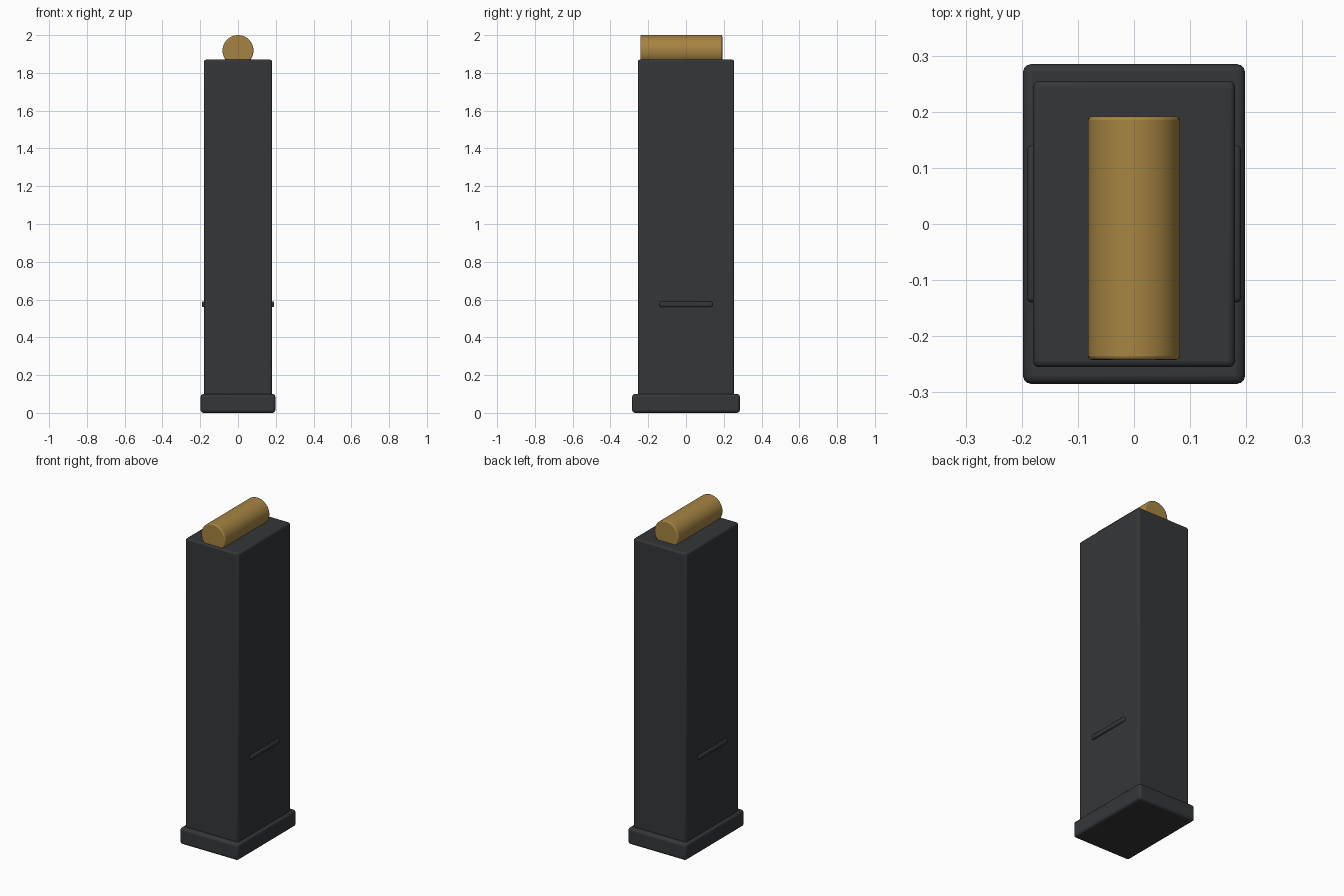
import bpy, math

if "Cube" in bpy.data.objects:
    bpy.data.objects.remove(bpy.data.objects["Cube"])


def finish(obj, name, color, bevel, segments=3):
    obj.name = name
    mat = bpy.data.materials.get(color[0]) or bpy.data.materials.new(color[0])
    mat.diffuse_color = color[1]
    mat.use_nodes = True
    mat.node_tree.nodes["Principled BSDF"].inputs["Base Color"].default_value = mat.diffuse_color
    obj.data.materials.append(mat)
    mod = obj.modifiers.new("bevel", 'BEVEL')
    mod.width, mod.segments = bevel, segments
    mod.limit_method = 'ANGLE'
    mod.angle_limit = math.radians(40)
    bpy.ops.object.shade_smooth_by_angle(angle=math.radians(35))


def box(name, lo, hi, color, bevel):
    center = [(a + b) / 2 for a, b in zip(lo, hi)]
    bpy.ops.mesh.primitive_cube_add(size=1, location=center)
    obj = bpy.context.object
    obj.scale = [b - a for a, b in zip(lo, hi)]
    bpy.ops.object.transform_apply(location=False, rotation=False, scale=True)
    finish(obj, name, color, bevel)


DARK = ("dark_metal", (0.035, 0.037, 0.04, 1))
BRASS = ("brass", (0.38, 0.23, 0.055, 1))

# base plate and tall body
box("base_plate", (-0.198, -0.285, 0.0), (0.198, 0.285, 0.1), DARK, 0.015)
box("body", (-0.18, -0.255, 0.09), (0.18, 0.255, 1.87), DARK, 0.011)

# slim raised rib on each side
for name, s in (("left_rib", -1), ("right_rib", 1)):
    box(name, (s * 0.18 - 0.011, -0.14, 0.56), (s * 0.18 + 0.011, 0.14, 0.59), DARK, 0.009)

# brass cylinder half sunk into the top
bpy.ops.mesh.primitive_cylinder_add(vertices=48, radius=0.082, depth=0.434,
                                    location=(0, -0.025, 1.918),
                                    rotation=(math.pi / 2, 0, 0))
finish(bpy.context.object, "brass_cylinder", BRASS, 0.007)
